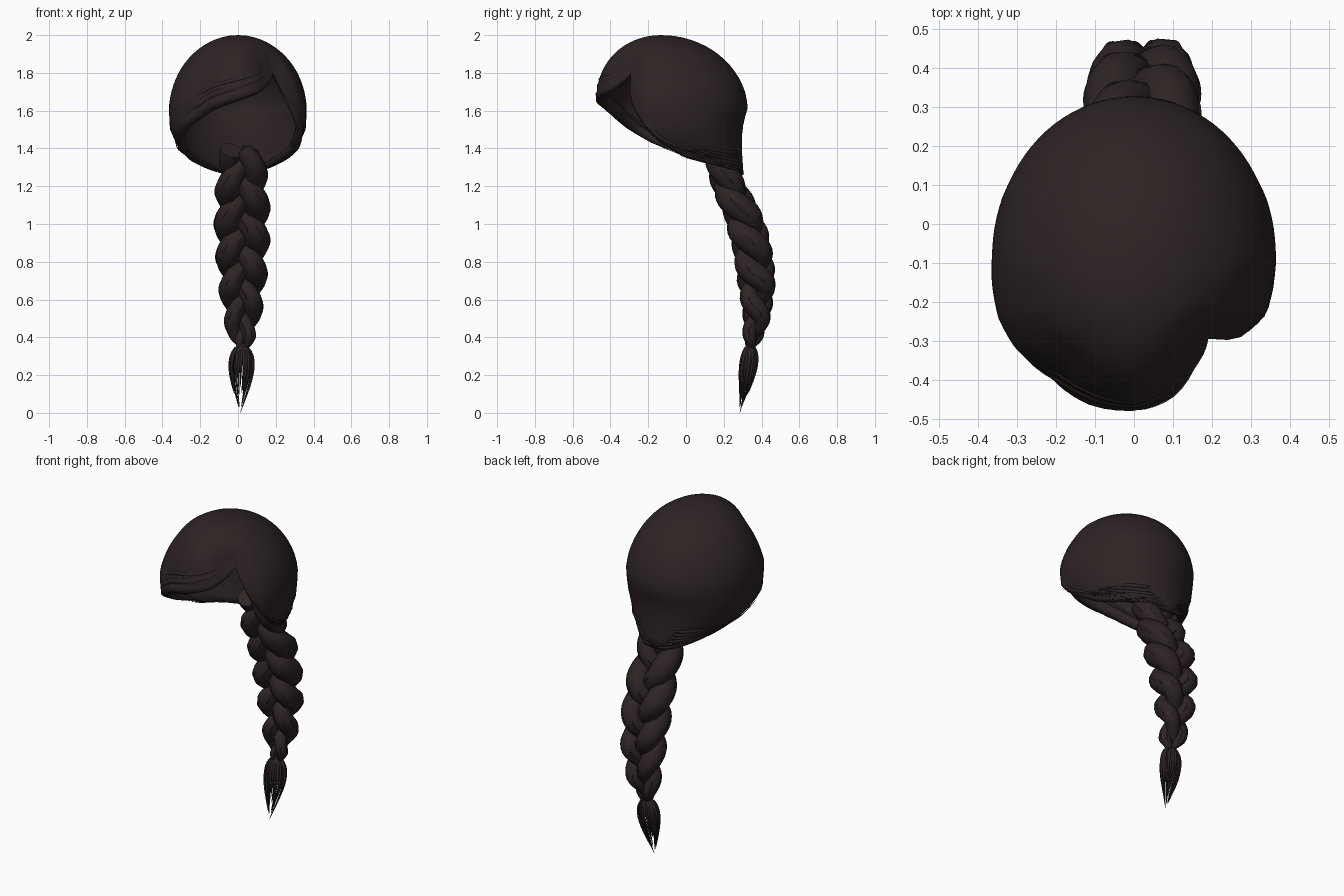
import bpy, bmesh, math, random
from math import sin, cos, pi, radians, sqrt

random.seed(4)
old = bpy.data.objects.get("Cube")
if old:
    bpy.data.objects.remove(old, do_unlink=True)

hair = bpy.data.materials.new("dark_brown_hair")
hair.use_nodes = True
COLOR = (0.027, 0.0175, 0.0175, 1)
hair.diffuse_color = COLOR
bsdf = next(n for n in hair.node_tree.nodes if n.type == 'BSDF_PRINCIPLED')
bsdf.inputs["Base Color"].default_value = COLOR
bsdf.inputs["Roughness"].default_value = 0.8


def table(points, v):
    """Linear lookup in a short list of (key, value) pairs."""
    if v <= points[0][0]:
        return points[0][1]
    for (a, p), (b, q) in zip(points, points[1:]):
        if v <= b:
            return p + (q - p) * (v - a) / (b - a)
    return points[-1][1]


# Head-shell outline: lower rim height and outline scale by angle (0 = front, 90 = left)
RIM = [(-180, 1.26), (-150, 1.265), (-120, 1.3), (-90, 1.35), (-75, 1.40), (-60, 1.47),
       (-40, 1.55), (-20, 1.62), (0, 1.66), (20, 1.70), (38, 1.77), (44, 1.80), (49, 1.68),
       (56, 1.60), (65, 1.52), (75, 1.45), (90, 1.36), (120, 1.3), (150, 1.265), (180, 1.26)]
DENT = [(-110, 1), (-90, 1.01), (-64, 1.05), (-52, 1.04), (-32, 0.975), (-15, 1), (5, 1), (15, 0.98),
        (29, 0.90), (44, 0.89), (49, 0.91), (56, 0.96), (65, 1.02), (90, 1.01), (120, 1)]
# Sections by height: half width, back edge, front depth, centre, slimming of the front corners
WIDTH = [(1.26, 0.13), (1.33, 0.23), (1.4, 0.31), (1.5, 0.355), (1.6, 0.36)]
BACK = [(1.26, 0.305), (1.4, 0.295), (1.5, 0.298), (1.6, 0.32)]
FRONT = [(1.26, 0.11), (1.4, 0.33), (1.5, 0.405)]
CENTRE = [(1.26, 0.19), (1.35, 0.02), (1.45, -0.06), (1.7, -0.08), (2.0, -0.13)]
SLIM = [(1.65, 0), (1.84, 0.085), (1.94, 0.06), (2.0, 0)]


def rim(deg):
    return table(RIM, (deg + 180) % 360 - 180)


def surface(deg, z, lift=0.0):
    """Point on the head shell at an angle and height."""
    deg = (deg + 180) % 360 - 180
    t = radians(deg)
    h = min(max((z - 1.6) / 0.4, 0), 1)
    dome = sqrt(1 - h * h)
    cy = table(CENTRE, z)
    a = table(WIDTH, z) * dome
    if cos(t) > 0:
        b = table(FRONT, z) * dome
    else:
        b = (table(BACK, z) - cy) if h == 0 else 0.40 * (1 - h ** 2.4) ** 0.5
    a, b = max(a, 1e-5), max(b, 1e-5)
    r = 1 / sqrt((sin(t) / a) ** 2 + (cos(t) / b) ** 2)
    fade = min(max((1.97 - z) / 0.14, 0), 1)
    r *= 1 + (table(DENT, deg) - 1) * fade
    if cos(t) > 0:
        r *= 1 - table(SLIM, z) * abs(sin(2 * t))
    r += lift
    return (r * sin(t), cy - r * cos(t), z)


def smooth(obj, angle=50):
    bpy.ops.object.select_all(action='DESELECT')
    obj.select_set(True)
    bpy.context.view_layer.objects.active = obj
    if obj.type == 'CURVE':
        bpy.ops.object.convert(target='MESH')
    bpy.ops.object.shade_smooth_by_angle(angle=radians(angle))


def locks(name, strands, sides=1):
    """Tapered tubes; each strand is a list of (point, radius)."""
    cu = bpy.data.curves.new(name, 'CURVE')
    cu.dimensions = '3D'
    cu.bevel_depth = 1
    cu.bevel_resolution = sides
    cu.use_fill_caps = True
    for strand in strands:
        sp = cu.splines.new('POLY')
        sp.points.add(len(strand) - 1)
        for p, (co, r) in zip(sp.points, strand):
            p.co = (*co, 1)
            p.radius = r
    cu.materials.append(hair)
    obj = bpy.data.objects.new(name, cu)
    bpy.context.collection.objects.link(obj)
    smooth(obj, 60)


def rim_lock(a0, a1, up0, up1, lift, radius, n=24):
    """Lock lying on the shell, following the rim at a given height above it."""
    out = []
    for i in range(n + 1):
        t = i / n
        deg = a0 + (a1 - a0) * t
        z = rim(deg) + up0 + (up1 - up0) * t
        out.append((surface(deg, z, lift), radius * (0.15 + 0.85 * sin(pi * t) ** 0.6 if 0 < t < 1 else 0.15)))
    return out


# Head shell: open at the face, with an asymmetric parting
COLS, ROWS = 90, 22
bm = bmesh.new()
pole = bm.verts.new((0, -0.13, 2.0))
rings = []
for j in range(1, ROWS + 1):
    ring = []
    for i in range(COLS):
        deg = 360 * i / COLS
        low = rim(deg)
        ring.append(bm.verts.new(surface(deg, 2 - (2 - low) * (j / ROWS) ** 1.7)))
    rings.append(ring)
for i in range(COLS):
    k = (i + 1) % COLS
    bm.faces.new((pole, rings[0][i], rings[0][k]))
    for up, dn in zip(rings, rings[1:]):
        bm.faces.new((up[i], dn[i], dn[k], up[k]))
bmesh.ops.recalc_face_normals(bm, faces=bm.faces)
if pole.normal.z < 0:
    bmesh.ops.reverse_faces(bm, faces=bm.faces)
mesh = bpy.data.meshes.new("hair_shell")
bm.to_mesh(mesh)
bm.free()
mesh.materials.append(hair)
shell = bpy.data.objects.new("hair_shell", mesh)
bpy.context.collection.objects.link(shell)
mod = shell.modifiers.new("thickness", 'SOLIDIFY')
mod.thickness = 0.025
mod.offset = -1
smooth(shell, 60)

# Swept fringe: layered locks from the parting to the right side
fringe = [rim_lock(42, -85, 0.025, 0.02, -0.028, 0.035),
          rim_lock(40, -75, 0.07, 0.06, -0.016, 0.022),
          rim_lock(42, -70, 0.09, 0.13, -0.010, 0.014)]
locks("swept_fringe", fringe, 2)

# Rolled edge of the left side section
locks("left_side_edge", [rim_lock(49, 130, 0.02, 0.02, -0.02, 0.026)], 2)

# Side locks gathered towards the nape
gathered = []
for s in (-1, 1):
    for k in range(6):
        gathered.append(rim_lock(s * (75 + 9 * k), s * (176 - 3 * k), 0.012 + 0.016 * k,
                                 0.01 + 0.022 * k, -0.004, 0.012))
locks("nape_locks", gathered)

# Fine loose hairs around the rim
loose = []
for k in range(26):
    s = random.choice((-1, 1))
    a = random.uniform(62, 120)
    loose.append(rim_lock(s * a, s * (a + random.uniform(30, 55)), random.uniform(-0.015, 0.02),
                          random.uniform(-0.01, 0.06), random.uniform(0.002, 0.01), 0.0025, 10))
locks("loose_hairs", loose)

# Braid: three strands weaving around a curved centre line
PATH = [(0.34, 0.34), (0.5, 0.375), (0.7, 0.375), (0.9, 0.345), (1.05, 0.30), (1.2, 0.225), (1.4, 0.16)]
SIZE = [(0.34, 0.2), (0.40, 0.5), (0.5, 0.68), (0.7, 0.87), (0.95, 1.0), (1.15, 0.98), (1.4, 0.8)]
DEPTH = [(0.5, 0.045), (0.7, 0.056), (0.9, 0.045), (1.1, 0.034), (1.3, 0.03)]


def braid_strand(k, dx=0.0, dy=0.0, scale=1.0, top=1.39, n=80):
    out = []
    for i in range(n + 1):
        z = top - (top - 0.34) * i / n
        p = pi / 2 + 2 * pi * ((1.27 - z) / 0.54 + k / 3)
        s = table(SIZE, z)
        r = 0.067 * s * (0.86 + 0.24 * sin(p) ** 2)
        x = 0.022 + 0.077 * s * sin(p) + dx * r
        y = table(PATH, z) - table(DEPTH, z) * s * sin(2 * p) + dy * r
        out.append(((x, y, z), r * scale))
    return out


locks("braid", [braid_strand(k) for k in range(3)], 3)

# Thin ridges along each braid strand
ridges = []
for k in range(3):
    for a in range(0, 360, 60):
        ridges.append(braid_strand(k, 0.94 * cos(radians(a)), 0.94 * sin(radians(a)), 0.1, 1.3))
locks("braid_ridges", ridges)

# Tie at the end of the braid
bpy.ops.mesh.primitive_uv_sphere_add(segments=12, ring_count=8, radius=0.024, location=(0.02, 0.34, 0.35))
tie = bpy.context.object
tie.name = "braid_tie"
tie.data.materials.append(hair)
smooth(tie)

# Loose tuft: strands bulge out below the tie and meet in wispy tips
tuft = []
for k in range(28):
    a = 2 * pi * k / 28 * 5
    spread = random.uniform(0.6, 1)
    end = 0.0015 if k == 0 else random.uniform(0.03, 0.17)
    strand = []
    for i in range(13):
        t = i / 12
        z = 0.36 + (end - 0.36) * t
        bulge = sin(pi * min(1, (0.36 - z) / 0.36) ** 0.58)
        x = 0.02 + 0.066 * spread * bulge * cos(a) - 0.008 * t
        y = 0.34 + 0.045 * spread * bulge * sin(a) - 0.055 * ((0.36 - z) / 0.36) ** 1.5
        strand.append(((x, y, z), 0.0085 * (1 - t) ** 0.7 + 0.0012))
    tuft.append(strand)
locks("braid_tuft", tuft)
